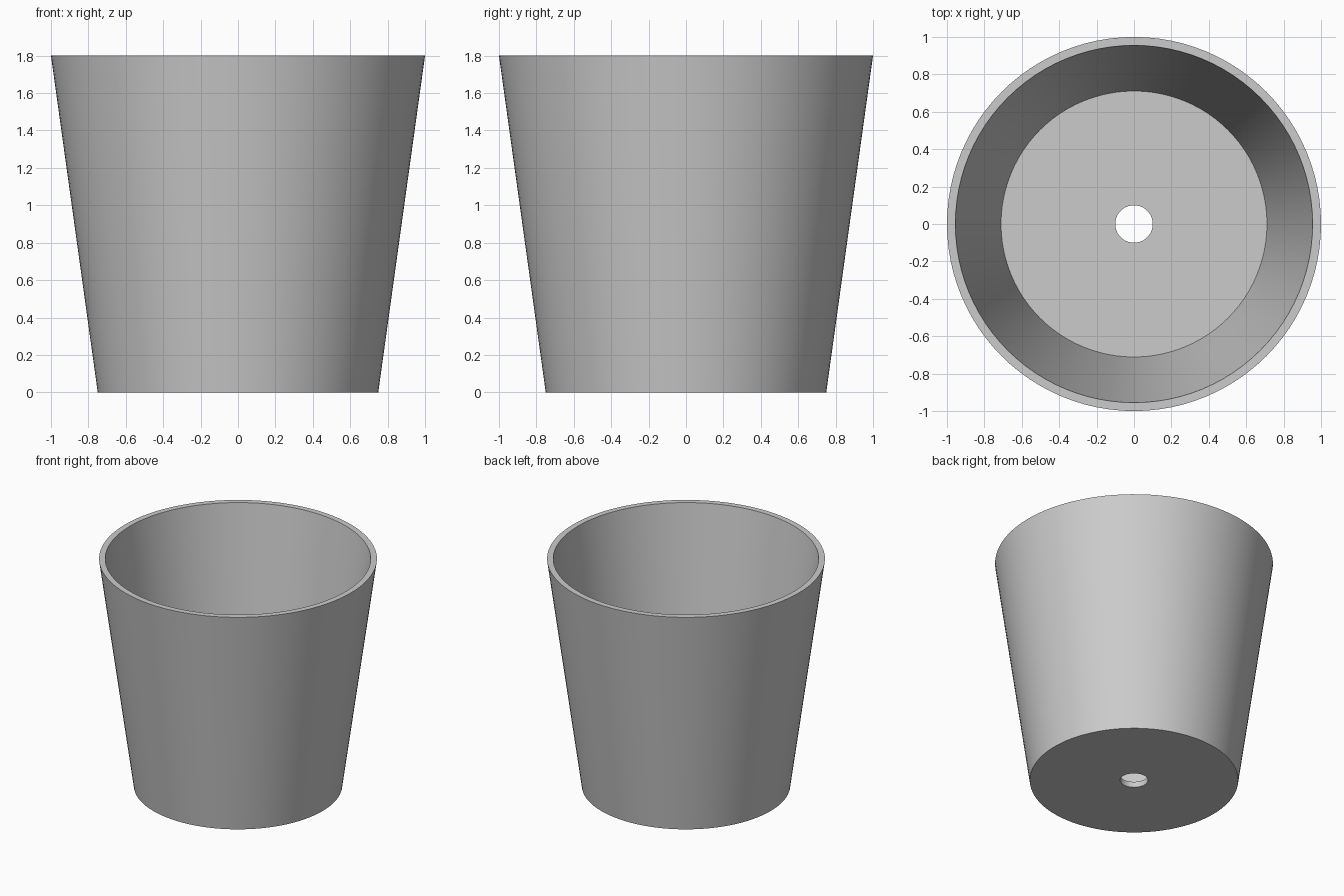
import bpy
import bmesh
import math

cube = bpy.data.objects.get("Cube")
if cube:
    bpy.data.objects.remove(cube, do_unlink=True)

SEGMENTS = 96

# Plain grey pot material
grey = bpy.data.materials.new("plain_grey")
grey.use_nodes = True
colour = (0.6, 0.6, 0.6, 1)
grey.diffuse_color = colour
grey.node_tree.nodes["Principled BSDF"].inputs["Base Color"].default_value = colour


def lathe(name, profile, material):
    """Spin a closed (radius, height) profile around the z axis."""
    bm = bmesh.new()
    verts = [bm.verts.new((r, 0, z)) for r, z in profile]
    edges = [bm.edges.new((verts[i - 1], verts[i])) for i in range(len(verts))]
    bmesh.ops.spin(bm, geom=verts + edges, cent=(0, 0, 0), axis=(0, 0, 1),
                   angle=math.tau, steps=SEGMENTS, use_merge=True)
    bmesh.ops.remove_doubles(bm, verts=bm.verts, dist=1e-4)
    bmesh.ops.recalc_face_normals(bm, faces=bm.faces)
    mesh = bpy.data.meshes.new(name)
    bm.to_mesh(mesh)
    bm.free()
    mesh.materials.append(material)
    obj = bpy.data.objects.new(name, mesh)
    bpy.context.collection.objects.link(obj)
    bpy.ops.object.select_all(action="DESELECT")
    obj.select_set(True)
    bpy.context.view_layer.objects.active = obj
    bpy.ops.object.shade_smooth_by_angle(angle=math.radians(30))
    return obj


# Tapered pot: drain hole, underside, outer wall, rim, inner wall, floor
lathe("plant_pot", [
    (0.1, 0), (0.75, 0), (1, 1.8),
    (0.955, 1.8), (0.711, 0.045), (0.1, 0.045),
], grey)
